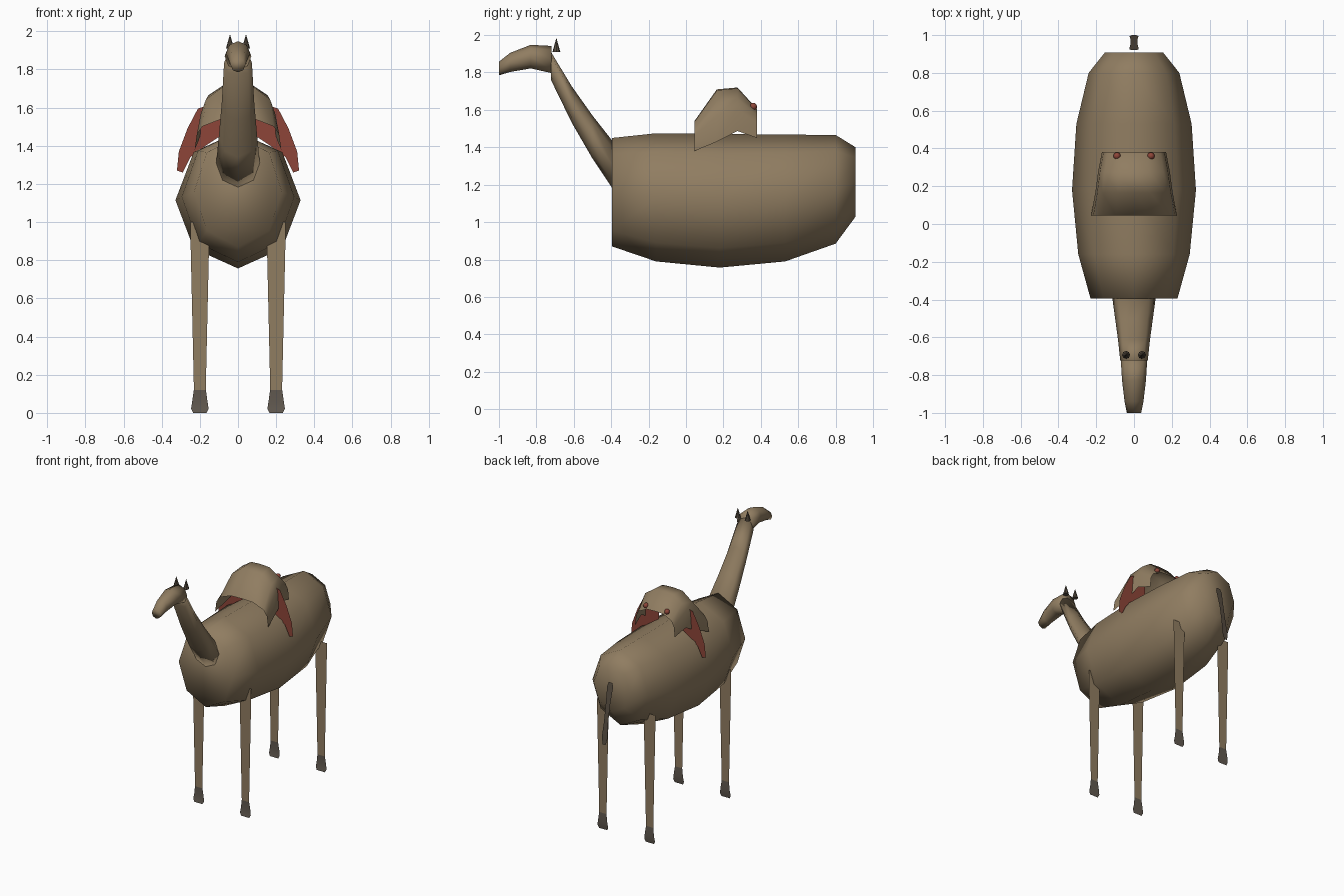
import bpy, bmesh, math

if "Cube" in bpy.data.objects:
    bpy.data.objects.remove(bpy.data.objects["Cube"])


def material(name, rgb):
    m = bpy.data.materials.new(name)
    m.diffuse_color = (*rgb, 1)
    m.use_nodes = True
    m.node_tree.nodes["Principled BSDF"].inputs["Base Color"].default_value = m.diffuse_color
    return m


HIDE = material("hide", (0.28, 0.205, 0.12))
HOOF = material("hoof", (0.12, 0.10, 0.08))
DARK = material("dark_hair", (0.09, 0.07, 0.05))
RED = material("red_cloth", (0.27, 0.06, 0.04))


def make(name, verts, faces, mat, smooth=True):
    me = bpy.data.meshes.new(name)
    me.from_pydata(verts, [], faces)
    bm = bmesh.new()
    bm.from_mesh(me)
    bmesh.ops.recalc_face_normals(bm, faces=bm.faces)
    bm.to_mesh(me)
    bm.free()
    me.polygons.foreach_set("use_smooth", [smooth] * len(me.polygons))
    me.materials.append(mat)
    ob = bpy.data.objects.new(name, me)
    bpy.context.collection.objects.link(ob)
    return ob


def loft(name, rings, mat, closed=True):
    """Skin a list of equal-length point rings; closed rings get end caps."""
    n = len(rings[0])
    verts = [p for r in rings for p in r]
    faces = []
    for i in range(len(rings) - 1):
        for j in range(n if closed else n - 1):
            k = (j + 1) % n
            faces.append((i * n + j, i * n + k, (i + 1) * n + k, (i + 1) * n + j))
    if closed:
        faces += [tuple(range(n)), tuple(range(len(verts) - n, len(verts)))]
    return make(name, verts, faces, mat)


def octagon(y, half_w, z_low, z_high):
    c, h = (z_low + z_high) / 2, (z_high - z_low) / 2
    return [(half_w * math.cos(a), y, c + h * math.sin(a))
            for a in (i * math.pi / 4 for i in range(8))]


def strip(name, profile, x, mat):
    """Thin flat ribbon facing the front; profile rows are z, half width, y."""
    return loft(name, [[(x - w, y, z), (x, y, z), (x + w, y, z)]
                       for z, w, y in profile], mat, closed=False)


# Body, neck and head as octagonal lofts: y, half width, bottom z, top z
SECTIONS = {
    "body": [(-0.395, 0.23, 0.87, 1.45), (-0.16, 0.295, 0.79, 1.475),
             (0.18, 0.328, 0.757, 1.472), (0.53, 0.305, 0.79, 1.468),
             (0.80, 0.24, 0.885, 1.466), (0.907, 0.155, 1.03, 1.40)],
    "neck": [(-0.39, 0.115, 1.175, 1.43), (-0.50, 0.10, 1.34, 1.57),
             (-0.61, 0.085, 1.53, 1.725), (-0.722, 0.073, 1.76, 1.91)],
    "head": [(-0.72, 0.07, 1.797, 1.942), (-0.83, 0.063, 1.822, 1.948),
             (-0.94, 0.05, 1.803, 1.905), (-1.0, 0.038, 1.785, 1.858)],
}
for part, rows in SECTIONS.items():
    loft(part, [octagon(*r) for r in rows], HIDE)

# Hump cover: open arched shell, y, half width, lower edge z, crown z
ARCH = [(1, 0), (0.95, 0.5), (0.82, 0.76), (0.42, 0.98), (0, 1)]
PROFILE = ARCH + [(-u, v) for u, v in reversed(ARCH[:-1])]
rings = [[(u * w, y, lo + v * (hi - lo)) for u, v in PROFILE]
         for y, w, lo, hi in [(0.045, 0.227, 1.38, 1.54), (0.165, 0.205, 1.43, 1.71),
                              (0.275, 0.19, 1.487, 1.72), (0.38, 0.17, 1.45, 1.605)]]
loft("hump", rings, HIDE, closed=False)

# Legs and hooves
for end, y in (("front", -0.195), ("back", 0.73)):
    for side, x in (("left", -0.2), ("right", 0.2)):
        strip(f"{end}_{side}_leg", [(1.0, 0.05, y), (0.87, 0.048, y),
                                    (0.12, 0.031, y)], x, HIDE)
        strip(f"{end}_{side}_hoof", [(0.125, 0.031, y), (0.06, 0.04, y + 0.003),
                                     (0.022, 0.046, y), (0.0, 0.035, y - 0.004)], x, HOOF)

# Tail
strip("tail", [(1.26, 0.016, 0.92), (1.23, 0.025, 0.927), (1.10, 0.018, 0.955),
               (0.97, 0.018, 0.977), (0.86, 0.024, 0.994), (0.81, 0.012, 1.0)], 0, DARK)

# Mirrored details: side drapes, ears, small red studs
DRAPE = [(0.08, 1.60), (0.13, 1.62), (0.21, 1.595), (0.265, 1.49), (0.31, 1.37),
         (0.32, 1.27), (0.29, 1.26), (0.25, 1.34), (0.17, 1.40), (0.08, 1.46)]
for side, s in (("left", -1), ("right", 1)):
    make(f"{side}_drape", [(s * x, 0.215, z) for x, z in DRAPE],
         [tuple(range(len(DRAPE)))], RED, smooth=False)

    bpy.ops.mesh.primitive_cone_add(vertices=8, radius1=0.021, radius2=0, depth=0.075,
                                    location=(s * 0.042, -0.693, 1.9475))
    ear = bpy.context.object
    ear.name = f"{side}_ear"
    ear.data.materials.append(DARK)

    bpy.ops.mesh.primitive_uv_sphere_add(segments=8, ring_count=6, radius=0.02,
                                         location=(s * 0.09, 0.36, 1.618))
    stud = bpy.context.object
    stud.name = f"{side}_stud"
    stud.data.materials.append(RED)
    bpy.ops.object.shade_smooth()
